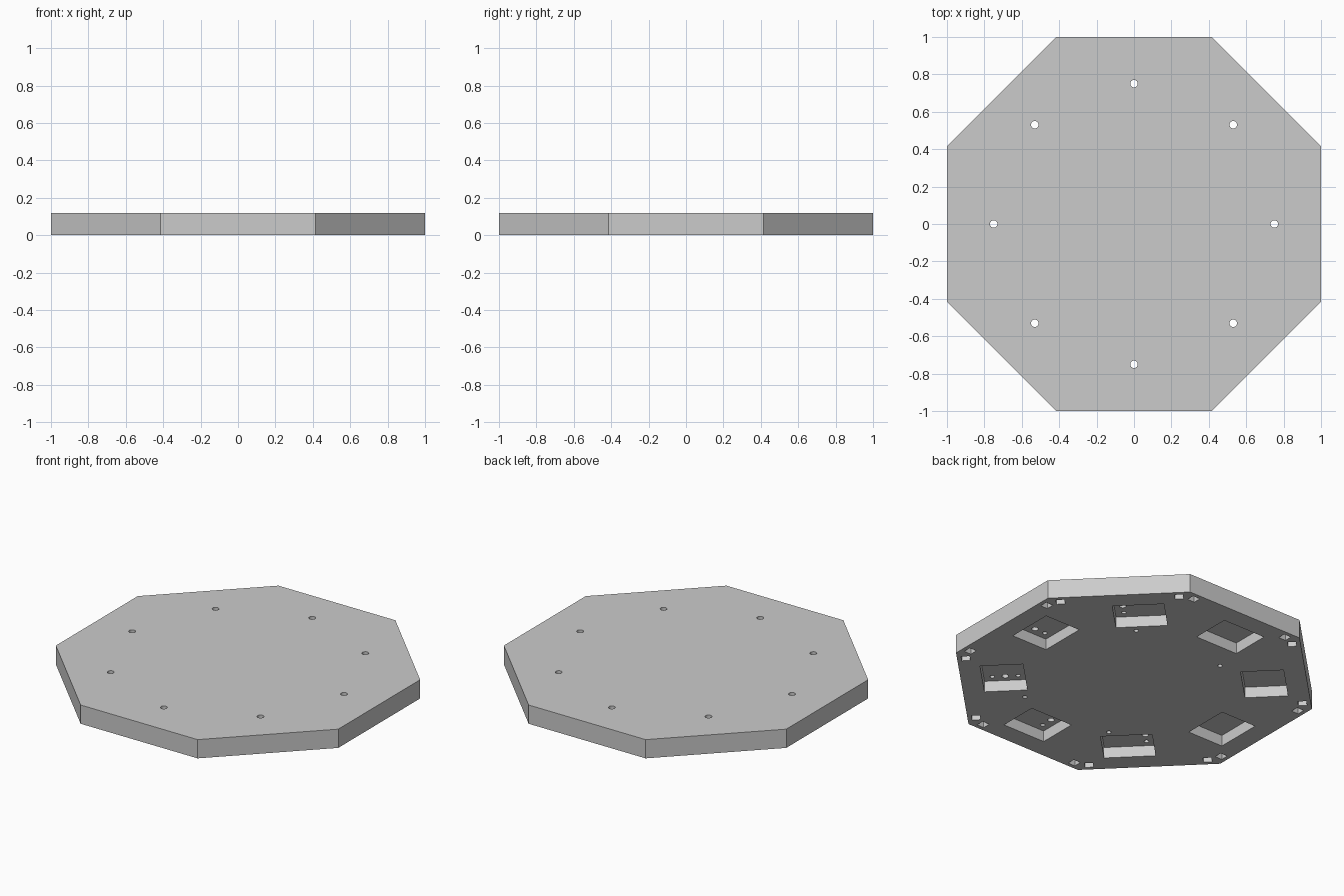
import bpy, bmesh
from math import pi, cos, sin, radians
from mathutils import Matrix, Vector

if "Cube" in bpy.data.objects:
    bpy.data.objects.remove(bpy.data.objects["Cube"])

HEIGHT = 0.12
POCKET_ROOF = 0.07
SIDES = [Matrix.Rotation(k * pi / 4, 4, 'Z') for k in range(8)]

grey = bpy.data.materials.new("plain grey")
grey.use_nodes = True
colour = (0.6, 0.6, 0.6, 1)
grey.diffuse_color = colour
grey.node_tree.nodes["Principled BSDF"].inputs["Base Color"].default_value = colour


def add_block(bm, turn, centre, size, top):
    """Box from below the plate up to the given height."""
    low = -0.05
    place = Matrix.Translation((centre[0], centre[1], (top + low) / 2))
    scale = Matrix.Diagonal((size[0], size[1], top - low, 1))
    bmesh.ops.create_cube(bm, size=1, matrix=turn @ place @ scale)


def add_drill(bm, turn, centre, radius, top):
    """Round bore from below the plate up to the given height."""
    low = -0.05
    place = Matrix.Translation((centre[0], centre[1], (top + low) / 2))
    bmesh.ops.create_cone(bm, cap_ends=True, segments=24, radius1=radius,
                          radius2=radius, depth=top - low, matrix=turn @ place)


def make_object(name, bm):
    bmesh.ops.recalc_face_normals(bm, faces=bm.faces)
    mesh = bpy.data.meshes.new(name)
    bm.to_mesh(mesh)
    bm.free()
    mesh.materials.append(grey)
    obj = bpy.data.objects.new(name, mesh)
    bpy.context.collection.objects.link(obj)
    return obj


def cut(target, cutter):
    cutter.hide_render = True
    mod = target.modifiers.new("cut", 'BOOLEAN')
    mod.operation = 'DIFFERENCE'
    mod.solver = 'EXACT'
    mod.object = cutter
    bpy.context.view_layer.objects.active = target
    bpy.ops.object.modifier_apply(modifier=mod.name)
    bpy.data.objects.remove(cutter)


# Octagonal plate, one flat side facing each axis
bm = bmesh.new()
radius = 1 / cos(pi / 8)
corners = [bm.verts.new((radius * cos(a), radius * sin(a), 0))
           for a in (radians(22.5 + 45 * k) for k in range(8))]
base = bm.faces.new(corners)
raised = bmesh.ops.extrude_face_region(bm, geom=[base])["geom"]
bmesh.ops.translate(bm, vec=Vector((0, 0, HEIGHT)),
                    verts=[v for v in raised if isinstance(v, bmesh.types.BMVert)])
plate = make_object("octagonal_plate", bm)

# Underside pockets, and small square sockets along each edge
bm = bmesh.new()
for turn in SIDES:
    add_block(bm, turn, (0.75, 0.10), (0.25, 0.30), POCKET_ROOF)
    for side in (-1, 1):
        add_block(bm, turn, (0.95, side * 0.345), (0.05, 0.05), 0.05)
cut(plate, make_object("pocket_cutter", bm))

# Through holes, each flanked by two blind holes in the pocket roof
bm = bmesh.new()
for turn in SIDES:
    add_drill(bm, turn, (0.75, 0), 0.02, HEIGHT + 0.05)
    for offset in (-0.075, 0.075):
        add_drill(bm, turn, (0.75 + offset, 0), 0.014, 0.1)

# Four blind mounting holes in the underside
for x in (-0.27, 0.365):
    for y in (-0.55, 0.455):
        add_drill(bm, Matrix.Identity(4), (x, y), 0.014, 0.05)
cut(plate, make_object("hole_cutter", bm))

# Smooth bores, crisp edges
plate.select_set(True)
bpy.context.view_layer.objects.active = plate
bpy.ops.object.shade_smooth_by_angle(angle=radians(30))
